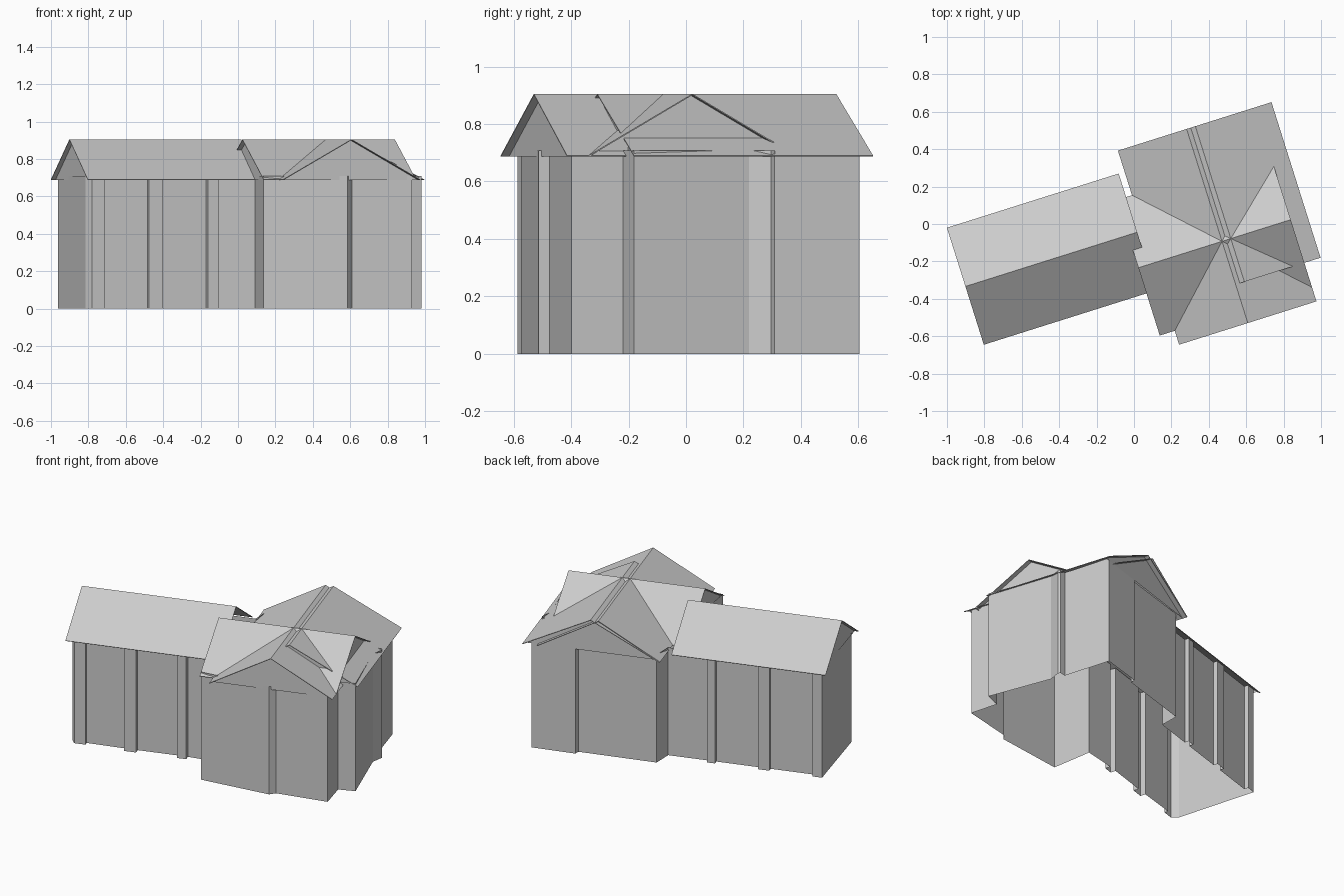
import bpy
from math import atan2
from mathutils import Matrix

if "Cube" in bpy.data.objects:
    bpy.data.objects.remove(bpy.data.objects["Cube"])

# The house is laid out in its own (u, v) plan axes, then turned on the site
TURN = Matrix.Rotation(atan2(0.301, 0.954), 4, 'Z')
WALL, EAVE, RIDGE = 0.708, 0.69, 0.905


def make(name, verts, faces):
    mesh = bpy.data.meshes.new(name)
    mesh.from_pydata(verts, [], faces)
    mesh.transform(TURN)
    obj = bpy.data.objects.new(name, mesh)
    bpy.context.collection.objects.link(obj)
    return obj


def walls(name, outline):
    n = len(outline)
    verts = [(u, v, z) for z in (0, WALL) for u, v in outline]
    make(name, verts, [(i, (i + 1) % n, (i + 1) % n + n, i + n) for i in range(n)])


def gable_roof(name, along, start, end, low, ridge, high, insets):
    """Two thin slopes plus gable triangles set in from the given ends."""
    def pt(a, c, z):
        return (a, c, z) if along == 'u' else (c, a, z)
    prof = [(low, EAVE), (ridge, RIDGE), (high, EAVE)]
    verts = [pt(a, c, z) for a in (start, end) for c, z in prof]
    faces = [(0, 3, 4, 1), (1, 4, 5, 2)]
    if along == 'v':
        faces = [f[::-1] for f in faces]
    roof = make(name + "_roof", verts, faces)
    mod = roof.modifiers.new("thickness", 'SOLIDIFY')
    mod.thickness = 0.004
    mod.offset = -1
    for i, (a, inset) in enumerate(zip((start, end), insets)):
        if inset is None:
            continue
        a += inset if i == 0 else -inset
        tri = [pt(a, c, z - 0.003) for c, z in prof]
        make(f"{name}_gable_{i}", tri, [(0, 1, 2)])


# Main block: slanted front with a small angled step, stepped right and back
outline = [(-0.044, -0.589), (0.403, -0.665), (0.439, -0.637), (0.768, -0.66),
           (0.775, -0.475), (0.881, -0.467), (0.855, -0.04), (0.89, 0.03),
           (0.885, 0.045), (0.845, 0.05), (0.85, 0.365), (0.575, 0.37),
           (0.565, 0.34), (0.075, 0.345), (0.04, 0.225)]
# Wing: flat piers on the back, splayed corner and piers on the front
for a, b in [(-0.26, -0.21), (-0.6, -0.53), (-0.93, -0.87)]:
    outline += [(b, 0.225), (b, 0.253), (a, 0.253), (a, 0.225)]
outline += [(-0.93, 0.22), (-0.945, -0.285), (-0.92, -0.325), (-0.85, -0.325),
            (-0.85, -0.30)]
for a, b in [(-0.605, -0.53), (-0.275, -0.217)]:
    outline += [(a, -0.305), (a, -0.34), (b, -0.34), (b, -0.305)]
outline.append((-0.005, -0.32))
walls("outer_walls", outline)

# Roofs: long wing, narrow and wide main gables, and the cross gable
gable_roof("wing", 'u', -0.96, 0.003, -0.374, -0.047, 0.282, (0.025, None))
gable_roof("narrow_main", 'v', -0.688, 0.4, 0.036, 0.421, 0.806, (0.03, 0.03))
gable_roof("wide_main", 'v', -0.472, 0.4, 0.045, 0.47, 0.897, (0.015, 0.03))
gable_roof("cross", 'u', -0.048, 0.806, -0.61, -0.23, 0.15, (0.025, 0.03))
